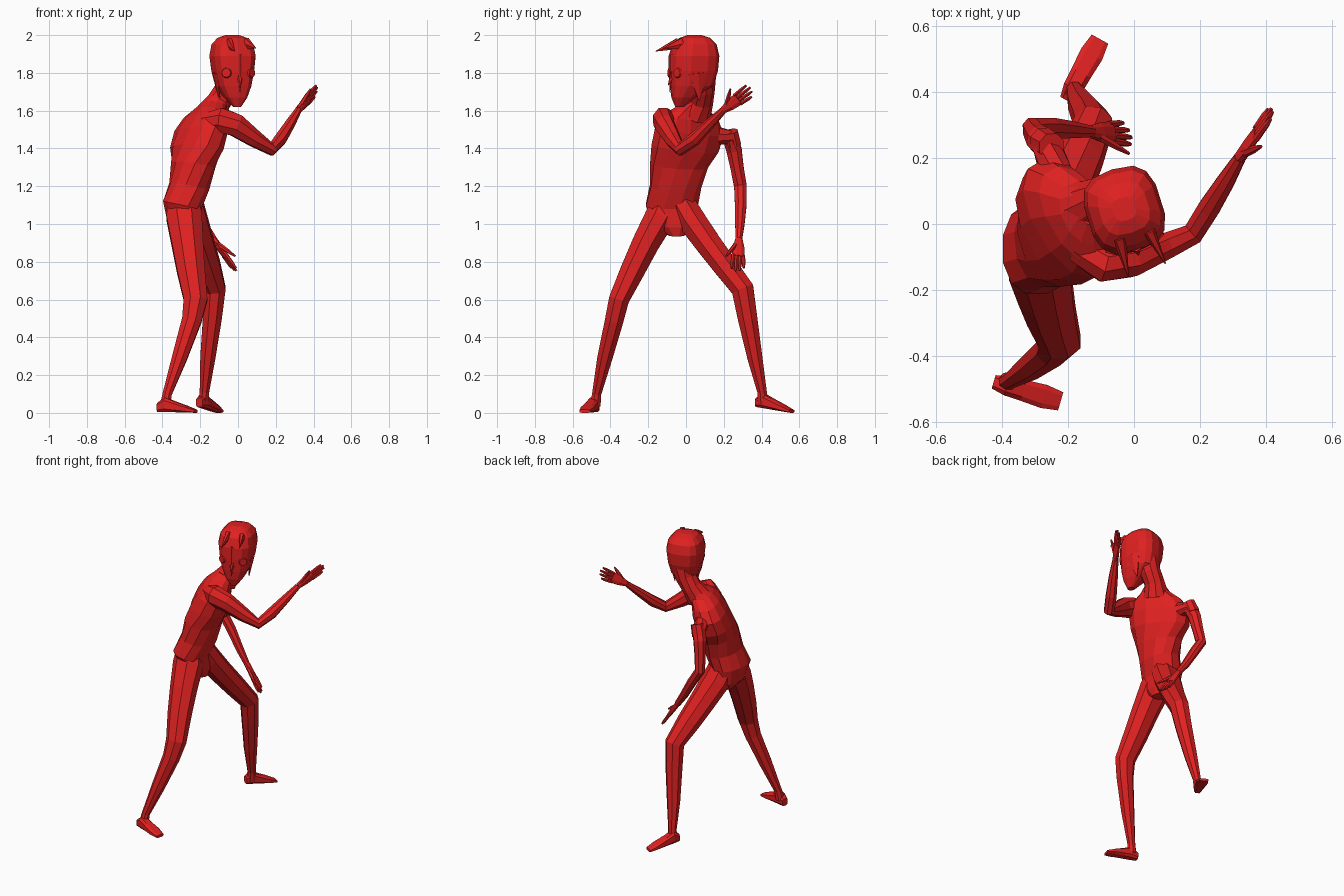
import bpy, bmesh, math
from mathutils import Vector as V

red = bpy.data.materials.new("red")
red.diffuse_color = (0.74, 0.015, 0.015, 1)


def loft(name, rings, n=8, power=1.0):
    """Skin closed rings, each given as (centre, half axis u, half axis v)."""
    bm = bmesh.new()
    loops = []
    for c, u, v in rings:
        loop = []
        for i in range(n):
            a = 2 * math.pi * (i + 0.5) / n
            cs, sn = math.cos(a), math.sin(a)
            cs = math.copysign(abs(cs) ** power, cs)
            sn = math.copysign(abs(sn) ** power, sn)
            loop.append(bm.verts.new(c + u * cs + v * sn))
        loops.append(loop)
    for a, b in zip(loops, loops[1:]):
        for i in range(n):
            j = (i + 1) % n
            bm.faces.new((a[i], a[j], b[j], b[i]))
    bm.faces.new(loops[0][::-1])
    bm.faces.new(loops[-1])
    bmesh.ops.recalc_face_normals(bm, faces=bm.faces)
    me = bpy.data.meshes.new(name)
    bm.to_mesh(me)
    bm.free()
    me.materials.append(red)
    ob = bpy.data.objects.new(name, me)
    bpy.context.collection.objects.link(ob)
    return ob


def tube(name, pts, ref, n=8, power=1.0):
    """Tube through (x, y, z, radius along ref, other radius)."""
    ref = V(ref)
    P = [V(p[:3]) for p in pts]
    rings = []
    for i, p in enumerate(pts):
        t = V()
        if i:
            t += (P[i] - P[i - 1]).normalized()
        if i < len(P) - 1:
            t += (P[i + 1] - P[i]).normalized()
        t.normalize()
        u = (ref - t * ref.dot(t)).normalized()
        rings.append((P[i], u * p[3], t.cross(u) * p[-1]))
    return loft(name, rings, n, power)


def spike(name, base, tip, r, ref=(0, 0, 1), r2=None):
    return tube(name, [(*base, r, r2 or r), (*tip, 0.002, 0.002)], ref, 6)


# torso: x, y, z, half width, half depth, twist of the shoulder line
torso = [(-.265, -.05, .945, .05, .06, 0), (-.285, -.06, 1.0, .11, .095, 0),
         (-.295, -.075, 1.1, .142, .107, 0), (-.258, -.055, 1.2, .138, .107, .1),
         (-.238, -.037, 1.31, .155, .113, .3), (-.218, -.005, 1.4, .19, .118, .55),
         (-.195, .018, 1.49, .20, .108, .6), (-.17, .025, 1.56, .165, .09, .6),
         (-.145, .035, 1.605, .10, .075, .5), (-.12, .06, 1.64, .065, .06, .4)]
rings = []
for x, y, z, w, d, s in torso:
    side = V((s, -1, .15 * s)).normalized()
    fwd = V((1, s, -.2)).normalized()
    rings.append((V((x, y, z)), side * w, fwd * d))
loft("torso", rings, 12, 0.9)

# neck
tube("neck", [(-.14, .05, 1.58, .085), (-.10, .08, 1.65, .065),
              (-.06, .085, 1.71, .068), (-.035, .08, 1.79, .08)], (1, 0, 0), 10)

# head, turned to the front: z, half width, front reach, back reach
F, R, C = V((.3, -.954, 0)), V((.954, .3, 0)), V((-.03, .045, 0))
head = [(1.62, .02, .105, .06), (1.67, .058, .122, .0), (1.73, .088, .13, -.095),
        (1.81, .106, .134, -.12), (1.89, .116, .132, -.126),
        (1.95, .105, .112, -.112), (1.985, .075, .075, -.08), (2.0, .035, .035, -.035)]
loft("head", [(C + F * ((f + b) / 2) + V((0, 0, z)), R * w, F * ((f - b) / 2))
              for z, w, f, b in head], 14, 0.68)


def face(r, f, z):
    return C + R * r + F * f + V((0, 0, z))


# hair: two forelocks, a fringe and a side lock on each side
spike("forelock_right", (-.045, -.04, 1.955), (-.017, -.16, 1.915), .034, r2=.022)
spike("forelock_left", (.045, -.02, 1.955), (.095, -.12, 1.93), .034, r2=.02)
spike("hair_fringe", face(0, .12, 1.90), face(0, .138, 1.70), .022, R, .014)
for s, side in ((-1, "right"), (1, "left")):
    spike("side_lock_" + side, face(s * .092, .01, 1.80), face(s * .07, -.005, 1.65),
          .06, F, .018)
    # eye: thin round plate lying on the face
    out = (F + R * s * .6).normalized()
    p = face(s * .07, .118, 1.80)
    tube("eye_" + side, [(*(p - out * .004), .028), (*(p + out * .004), .024)],
         (0, 0, 1), 10)
# nose
spike("nose", face(0, .125, 1.77), face(0, .146, 1.735), .016)

# legs
tube("right_leg", [(-.293, -.095, 1.15, .08, .075), (-.285, -.135, 1.04, .102, .088),
                   (-.268, -.212, .90, .09, .078), (-.25, -.28, .76, .08, .07),
                   (-.225, -.355, .60, .068, .058), (-.245, -.38, .49, .056, .053),
                   (-.31, -.43, .29, .043, .043), (-.375, -.473, .10, .026, .026),
                   (-.385, -.48, .04, .03, .03)], (1, 0, 0))
tube("left_leg", [(-.275, -.035, 1.13, .09, .075), (-.25, .03, 1.02, .095, .08),
                  (-.208, .115, .90, .086, .074), (-.165, .205, .78, .077, .069),
                  (-.123, .30, .655, .062, .064), (-.136, .326, .50, .054, .056),
                  (-.16, .365, .29, .043, .043), (-.178, .403, .11, .027, .027),
                  (-.183, .408, .05, .03, .03)], (1, 0, 0))


def foot(name, heel, toe, lift):
    h, t = V(heel), V(toe)
    side = V((0, 0, 1)).cross(t - h).normalized()
    rings = []
    for k, w, top in ((0, .022, .05), (.2, .032, .08), (.45, .034, .06),
                      (.75, .038, .038), (1, .03, .018)):
        c = h.lerp(t, k)
        low = lift * (1 - k)
        rings.append((V((c.x, c.y, low + top / 2)), side * w, V((0, 0, top / 2))))
    loft(name, rings, 8, 0.6)


foot("right_foot", (-.425, -.478, 0), (-.222, -.537, 0), .004)
foot("left_foot", (-.205, .375, 0), (-.103, .56, 0), .03)

# arms
tube("right_arm", [(-.17, -.07, 1.54, .05, .05), (-.09, -.12, 1.55, .07, .06),
                   (-.01, -.112, 1.522, .064, .052), (.09, -.07, 1.45, .047, .043),
                   (.178, -.03, 1.395, .034, .036), (.225, .045, 1.45, .036, .036),
                   (.275, .125, 1.53, .028, .03), (.32, .20, 1.605, .018, .02)],
     (0, 0, 1))
tube("left_arm", [(-.235, .15, 1.47, .05, .05), (-.262, .232, 1.455, .045, .045),
                  (-.285, .255, 1.39, .044, .042), (-.297, .27, 1.30, .038, .036),
                  (-.308, .288, 1.20, .036, .032), (-.25, .29, 1.11, .034, .03),
                  (-.185, .285, 1.0, .027, .026), (-.13, .28, .92, .018, .02)],
     (0, 1, 0))
# squared cap on top of the left shoulder
tube("left_shoulder_cap", [(-.25, .235, 1.49, .042), (-.275, .25, 1.42, .045)], (1, 0, 0), 8)


def hand(name, wrist, tip, spread, thumb):
    """Palm, four fanned fingers and a thumb; spread points away from the thumb."""
    w, t, s = V(wrist), V(tip), V(spread).normalized()
    d = t - w
    tube(name + "_palm", [(*w, .02, .018), (*(w + d * .25), .032, .017),
                          (*(w + d * .55), .037, .013)], s)
    for i in range(4):
        k = i - 1.5
        a = w + d * .5 + s * k * .018
        b = w + d * (.95, 1.01, .98, .88)[i] + s * k * .022
        tube(f"{name}_finger_{i + 1}", [(*a, .011), (*a.lerp(b, .7), .010), (*b, .006)], s, 6)
    a, b = w + d * .15 - s * .012, V(thumb)
    tube(name + "_thumb", [(*a, .014), (*a.lerp(b, .6), .011), (*b, .005)], d, 6)


hand("right_hand", (.32, .20, 1.605), (.418, .345, 1.712), (0, .6, -.8), (.385, .235, 1.715))
hand("left_hand", (-.13, .28, .92), (-.012, .273, .752), (-.2, .95, -.14), (-.015, .213, .83))
